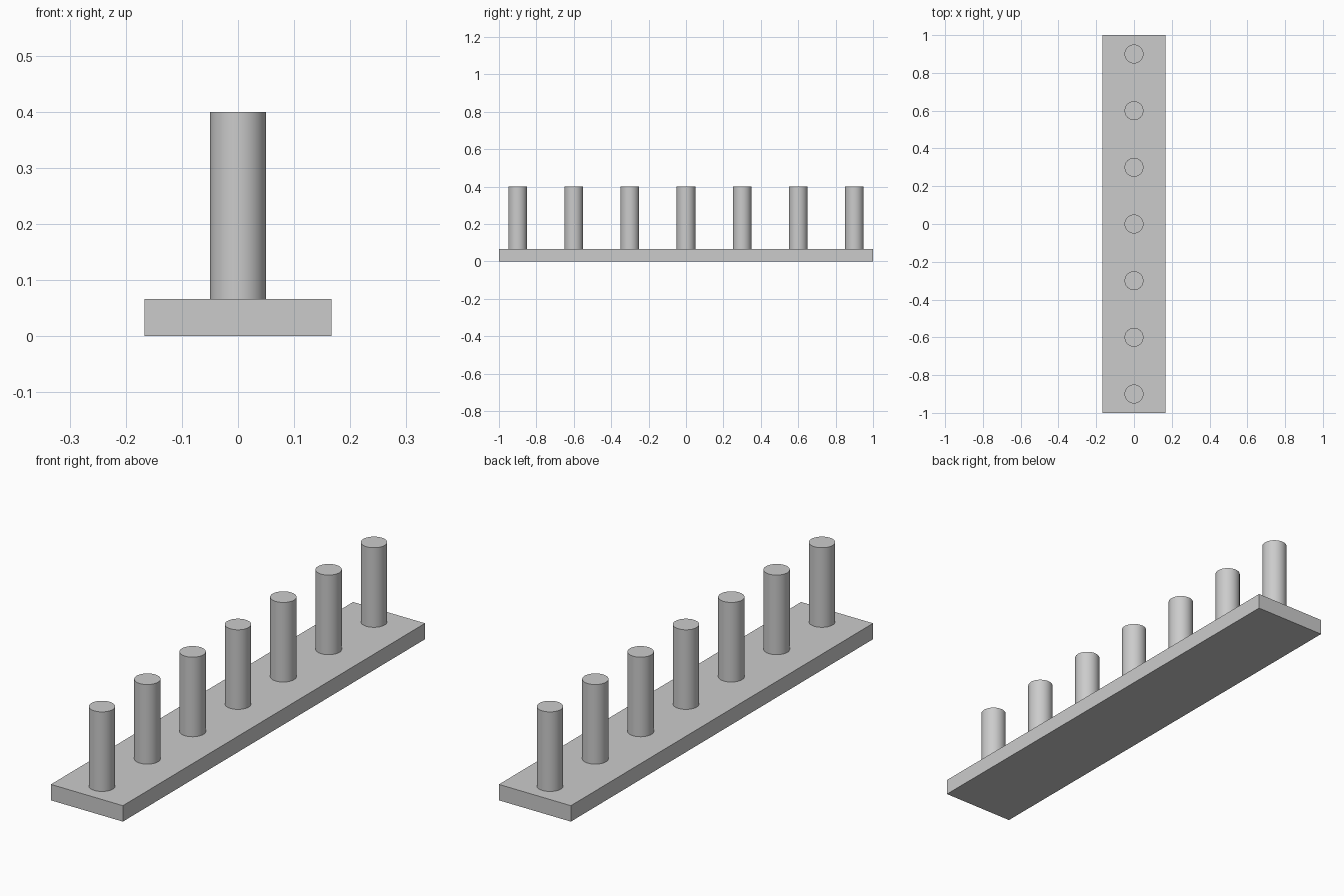
import bpy
import math

PEG_COUNT, PEG_SPACING, PEG_RADIUS = 7, 0.3, 0.05
BASE_WIDTH, BASE_LENGTH, BASE_HEIGHT = 1 / 3, 2.0, 1 / 15
TOTAL_HEIGHT = 0.4

cube = bpy.data.objects.get("Cube")
if cube:
    bpy.data.objects.remove(cube, do_unlink=True)

# Single plain grey
grey = bpy.data.materials.new("light_grey")
grey.use_nodes = True
grey.diffuse_color = (0.6, 0.6, 0.6, 1)
grey.node_tree.nodes["Principled BSDF"].inputs["Base Color"].default_value = grey.diffuse_color


def finish(name):
    obj = bpy.context.object
    obj.name = obj.data.name = name
    obj.data.materials.append(grey)
    return obj


# Flat base board
bpy.ops.mesh.primitive_cube_add(size=1, location=(0, 0, BASE_HEIGHT / 2))
base = finish("base_board")
base.scale = (BASE_WIDTH, BASE_LENGTH, BASE_HEIGHT)
bpy.ops.object.transform_apply(location=False, rotation=False, scale=True)

# Row of round pegs standing on the board
peg_height = TOTAL_HEIGHT - BASE_HEIGHT
for i in range(PEG_COUNT):
    y = (i - (PEG_COUNT - 1) / 2) * PEG_SPACING
    bpy.ops.mesh.primitive_cylinder_add(
        vertices=64, radius=PEG_RADIUS, depth=peg_height,
        location=(0, y, BASE_HEIGHT + peg_height / 2))
    finish(f"peg_{i + 1}")
    bpy.ops.object.shade_smooth_by_angle(angle=math.radians(30))
